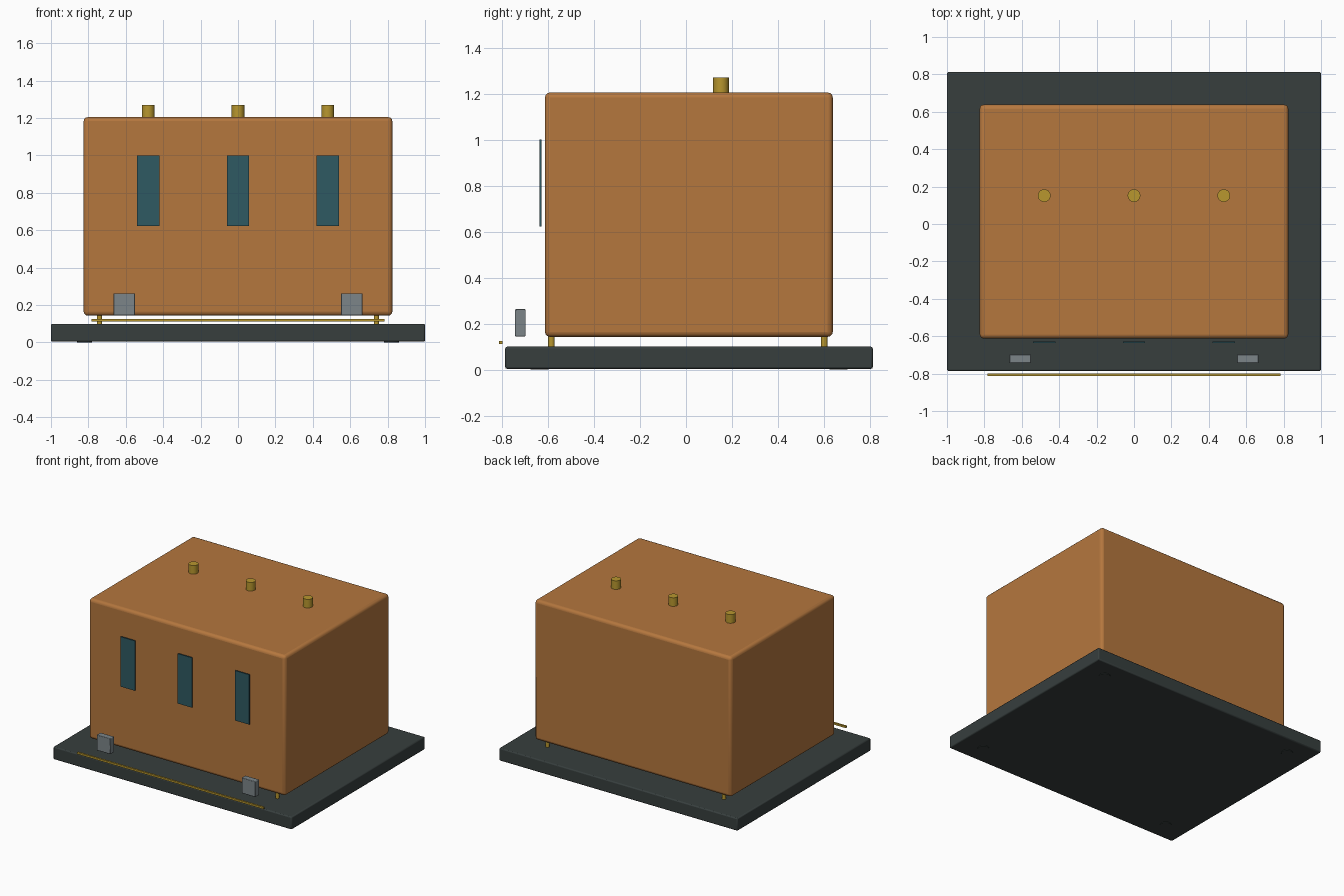
import bpy
from math import radians, pi

cube = bpy.data.objects.get("Cube")
if cube:
    bpy.data.objects.remove(cube, do_unlink=True)


def material(name, colour):
    mat = bpy.data.materials.new(name)
    mat.use_nodes = True
    rgba = (*colour, 1)
    mat.diffuse_color = rgba
    mat.node_tree.nodes["Principled BSDF"].inputs["Base Color"].default_value = rgba
    return mat


copper = material("copper", (0.46, 0.184, 0.048))
brass = material("brass", (0.48, 0.31, 0.028))
slate = material("dark slate", (0.038, 0.049, 0.048))
teal = material("teal glass", (0.028, 0.1, 0.122))
steel = material("grey steel", (0.2, 0.235, 0.25))


def finish(obj, name, mat, bevel=0, segments=2):
    obj.name = name
    obj.data.materials.append(mat)
    if bevel:
        mod = obj.modifiers.new("Rounded edges", "BEVEL")
        mod.width = bevel
        mod.segments = segments
    bpy.ops.object.shade_smooth_by_angle(angle=radians(35))
    return obj


def box(name, mat, low, high, bevel=0, segments=2):
    centre = [(a + b) / 2 for a, b in zip(low, high)]
    bpy.ops.mesh.primitive_cube_add(size=1, location=centre)
    obj = bpy.context.object
    obj.scale = [b - a for a, b in zip(low, high)]
    bpy.ops.object.transform_apply(location=False, rotation=False, scale=True)
    return finish(obj, name, mat, bevel, segments)


def cylinder(name, mat, x, y, z0, z1, radius, sides=24):
    bpy.ops.mesh.primitive_cylinder_add(
        vertices=sides, radius=radius, depth=z1 - z0, location=(x, y, (z0 + z1) / 2))
    return finish(bpy.context.object, name, mat)


# Main masses
box("base_slab", slate, (-1, -0.786, 0.004), (1, 0.812, 0.1), 0.008)
box("main_body", copper, (-0.825, -0.613, 0.143), (0.825, 0.638, 1.205), 0.022, 3)

# Corner posts carrying the body, and pads under the slab
for x_side, x_name in ((-1, "right"), (1, "left")):
    for y_side, y_name in ((-1, "front"), (1, "back")):
        corner = f"{y_name}_{x_name}"
        cylinder(f"post_{corner}", brass, x_side * 0.74, 0.008 + y_side * 0.593,
                 0.09, 0.15, 0.014, 16)
        cylinder(f"foot_pad_{corner}", slate, x_side * 0.82, 0.013 + y_side * 0.65,
                 0, 0.02, 0.04, 16)

# Top pegs and front window plates
for x, place in ((-0.48, "right"), (0, "centre"), (0.48, "left")):
    cylinder(f"top_peg_{place}", brass, x, 0.152, 1.19, 1.27, 0.034)
    box(f"window_{place}", teal, (x - 0.06, -0.637, 0.622), (x + 0.06, -0.628, 1.0))

# Front blocks
for side, place in ((-1, "right"), (1, "left")):
    x = side * 0.608
    box(f"front_block_{place}", steel, (x - 0.058, -0.743, 0.145),
        (x + 0.058, -0.697, 0.263), 0.004)

# Front rail
box("front_rail", brass, (-0.782, -0.812, 0.112), (0.782, -0.798, 0.126))
